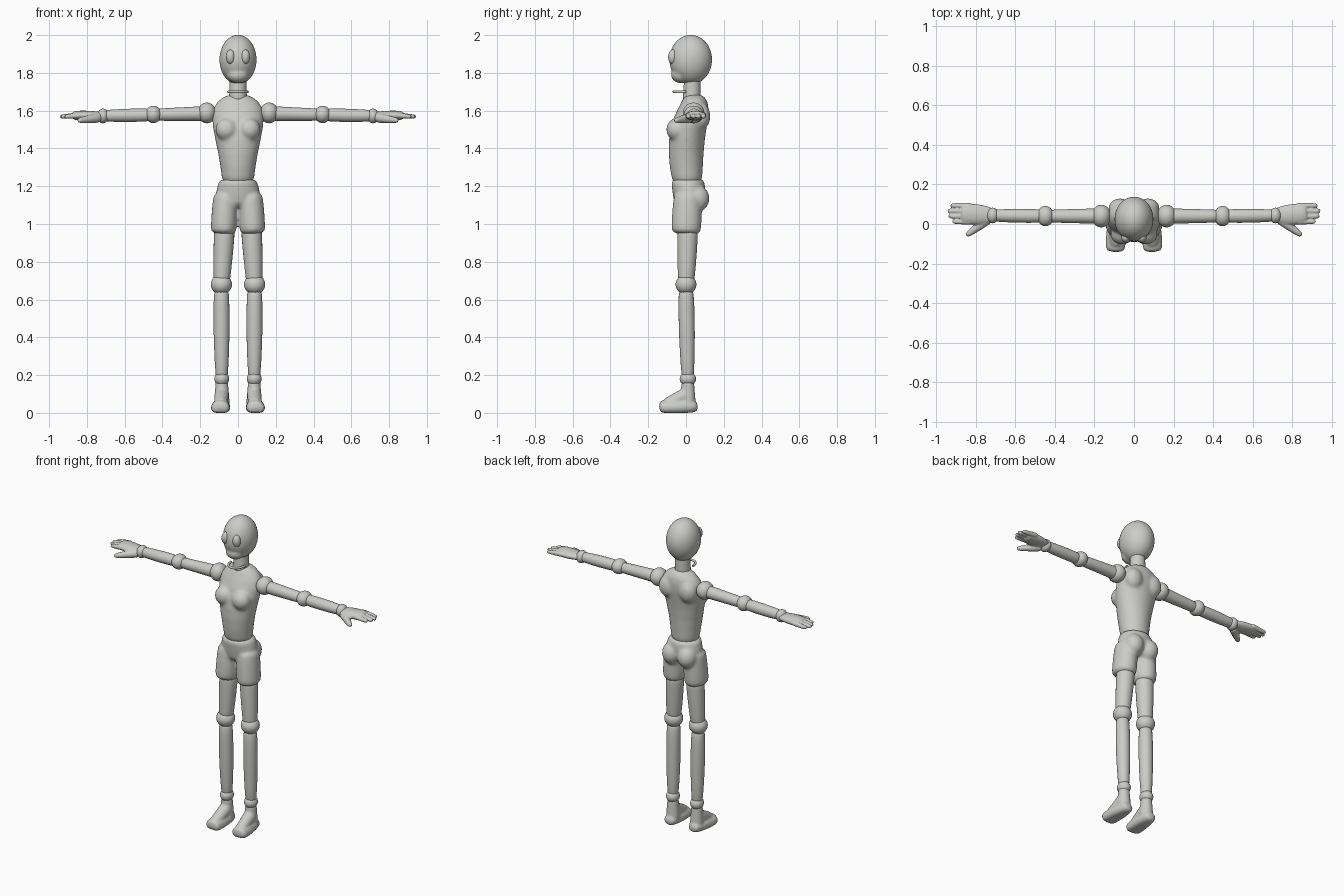
import bpy, bmesh, math
from mathutils import Vector, Matrix

if "Cube" in bpy.data.objects:
    bpy.data.objects.remove(bpy.data.objects["Cube"])

grey = (0.6, 0.6, 0.57, 1)
clay = bpy.data.materials.new("pale grey clay")
clay.use_nodes = True
clay.diffuse_color = grey
clay.node_tree.nodes["Principled BSDF"].inputs["Base Color"].default_value = grey


def limb(bm, start, end, start_radius, end_radius, bulge=0, squash=(1, 1, 1), sides=12, steps=5):
    """Tapered tube between two points; bulge swells its middle, squash flattens its section."""
    start, end = Vector(start), Vector(end)
    turn = (end - start).to_track_quat("Z", "Y")
    loops = []
    for step in range(steps + 1):
        along = step / steps
        radius = start_radius + (end_radius - start_radius) * along + bulge * math.sin(math.pi * along)
        loop = []
        for side in range(sides):
            angle = math.tau * (side + 0.5) / sides
            spoke = turn @ Vector((math.cos(angle), math.sin(angle), 0)) * radius
            spoke = Vector(part * factor for part, factor in zip(spoke, squash))
            loop.append(bm.verts.new(start.lerp(end, along) + spoke))
        loops.append(loop)
    skin(bm, loops)


def trunk(bm, sections, sides=16):
    """Stack of level ellipses, each given as height, depth offset, half width and half depth."""
    loops = []
    for height, offset, width, depth in sections:
        angles = [math.tau * (side + 0.5) / sides for side in range(sides)]
        loops.append([bm.verts.new((width * math.cos(angle), offset + depth * math.sin(angle), height))
                      for angle in angles])
    skin(bm, loops)


def skin(bm, loops):
    for lower, upper in zip(loops, loops[1:]):
        for this in range(len(lower)):
            following = (this + 1) % len(lower)
            bm.faces.new((lower[this], lower[following], upper[following], upper[this]))
    bm.faces.new(loops[0])
    bm.faces.new(loops[-1])


def ball(bm, centre, size):
    placing = Matrix.Translation(centre) @ Matrix.Diagonal((*size, 1))
    bmesh.ops.create_uvsphere(bm, u_segments=24, v_segments=16, radius=1, matrix=placing)


def finish(name, bm, mirror=False, voxel=0, soften=2):
    """Turn the shapes into one object, fused into a single skin where a voxel size is given."""
    bmesh.ops.recalc_face_normals(bm, faces=bm.faces)
    mesh = bpy.data.meshes.new(name)
    bm.to_mesh(mesh)
    bm.free()
    mesh.shade_smooth()
    mesh.materials.append(clay)
    model = bpy.data.objects.new(name, mesh)
    bpy.context.collection.objects.link(model)
    if mirror:
        model.modifiers.new("Mirror", "MIRROR").use_mirror_merge = False
    subdivide = model.modifiers.new("Subdivide", "SUBSURF")
    subdivide.levels = subdivide.render_levels = 1
    if voxel:
        fuse = model.modifiers.new("Fuse", "REMESH")
        fuse.mode = "VOXEL"
        fuse.voxel_size = voxel
        fuse.use_smooth_shade = True
        model.modifiers.new("Soften", "SMOOTH").iterations = soften


def paired_ball(name, centre, size):
    bm = bmesh.new()
    ball(bm, centre, size)
    finish(name, bm, mirror=True)


def paired_limb(name, *shape):
    bm = bmesh.new()
    limb(bm, *shape)
    finish(name, bm, mirror=True)


# Egg shaped head with a forward jaw, and oval eyes
bm = bmesh.new()
ball(bm, (0, 0.025, 1.87), (0.1, 0.115, 0.132))
ball(bm, (0, -0.025, 1.79), (0.06, 0.055, 0.045))
finish("head", bm, voxel=0.008)
paired_ball("eye", (0.04, -0.07, 1.885), (0.024, 0.025, 0.038))

# Neck with a thin curved collar standing off the front
bm = bmesh.new()
limb(bm, (0, 0.03, 1.64), (0, 0.035, 1.8), 0.05, 0.045)
finish("neck", bm)
curve = bpy.data.curves.new("collar", "CURVE")
curve.dimensions = "3D"
curve.bevel_depth = 0.007
curve.use_fill_caps = True
curve.materials.append(clay)
line = curve.splines.new("POLY")
line.points.add(12)
for index, point in enumerate(line.points):
    angle = math.pi * (1 + index / 12)
    point.co = (0.05 * math.cos(angle), 0.065 * math.sin(angle), 1.7, 1)
bpy.context.collection.objects.link(bpy.data.objects.new("collar", curve))

# Torso, from waist to neck base, with chest and shoulder blades
bm = bmesh.new()
trunk(bm, ((1.18, 0.01, 0.09, 0.08), (1.3, 0, 0.09, 0.09), (1.45, 0, 0.125, 0.1),
           (1.58, 0.03, 0.15, 0.095), (1.65, 0.05, 0.12, 0.07), (1.69, 0.04, 0.05, 0.05)))
for side in (-1, 1):
    ball(bm, (side * 0.06, -0.05, 1.5), (0.06, 0.055, 0.06))
    ball(bm, (side * 0.07, 0.08, 1.57), (0.06, 0.05, 0.07))
finish("torso", bm, voxel=0.01, soften=4)

# Shorts: pelvis, seat and two wide legs
bm = bmesh.new()
trunk(bm, ((1.08, 0.01, 0.08, 0.07), (1.14, 0.02, 0.13, 0.09), (1.22, 0.01, 0.105, 0.09), (1.24, 0.01, 0.1, 0.09)))
for side in (-1, 1):
    ball(bm, (side * 0.055, 0.06, 1.135), (0.06, 0.065, 0.07))
    limb(bm, (side * 0.078, 0, 0.94), (side * 0.065, 0.01, 1.17), 0.07, 0.065, 0.004, (1, 1.15, 1))
finish("shorts", bm, voxel=0.01)

# Legs and their joints
paired_limb("thigh", (0.088, 0, 0.66), (0.07, 0.01, 1), 0.042, 0.058, 0.003)
paired_limb("shin", (0.086, 0.01, 0.15), (0.088, 0, 0.68), 0.031, 0.041, 0.008)
paired_ball("knee_joint", (0.088, 0, 0.68), (0.057, 0.056, 0.053))
paired_ball("ankle_joint", (0.086, 0.01, 0.18), (0.04, 0.044, 0.038))

# Feet: heel to toe, sloping instep and ankle, with a level sole
bm = bmesh.new()
limb(bm, (0.085, 0.065, 0.035), (0.095, -0.145, 0.025), 0.036, 0.05, 0.009, (1, 1, 0.85))
limb(bm, (0.086, 0.01, 0.1), (0.092, -0.11, 0.04), 0.042, 0.035)
limb(bm, (0.085, 0.01, 0.03), (0.086, 0.01, 0.18), 0.045, 0.033)
for vert in bm.verts:
    vert.co.z = max(vert.co.z, 0)
finish("foot", bm, mirror=True, voxel=0.007)

# Arms and their joints
paired_limb("upper_arm", (0.13, 0.04, 1.586), (0.45, 0.04, 1.578), 0.042, 0.033)
paired_limb("forearm", (0.44, 0.04, 1.578), (0.74, 0.043, 1.572), 0.034, 0.029, 0.005)
paired_ball("shoulder_joint", (0.165, 0.04, 1.588), (0.05, 0.058, 0.055))
paired_ball("elbow_joint", (0.448, 0.04, 1.58), (0.044, 0.052, 0.046))
paired_ball("wrist_joint", (0.715, 0.043, 1.572), (0.032, 0.04, 0.039))

# Hands: flat palm, splayed thumb and four fingers
bm = bmesh.new()
limb(bm, (0.71, 0.043, 1.572), (0.88, 0.053, 1.575), 0.038, 0.048, 0.012, (1, 1, 0.5))
limb(bm, (0.73, 0.03, 1.563), (0.85, -0.06, 1.547), 0.027, 0.012, 0.003)
for finger, tip in enumerate((0.92, 0.94, 0.945, 0.93)):
    across = 0.012 + finger * 0.027
    limb(bm, (0.82, across, 1.577), (tip, across, 1.568), 0.016, 0.011, 0.001)
finish("hand", bm, mirror=True, voxel=0.005, soften=1)
